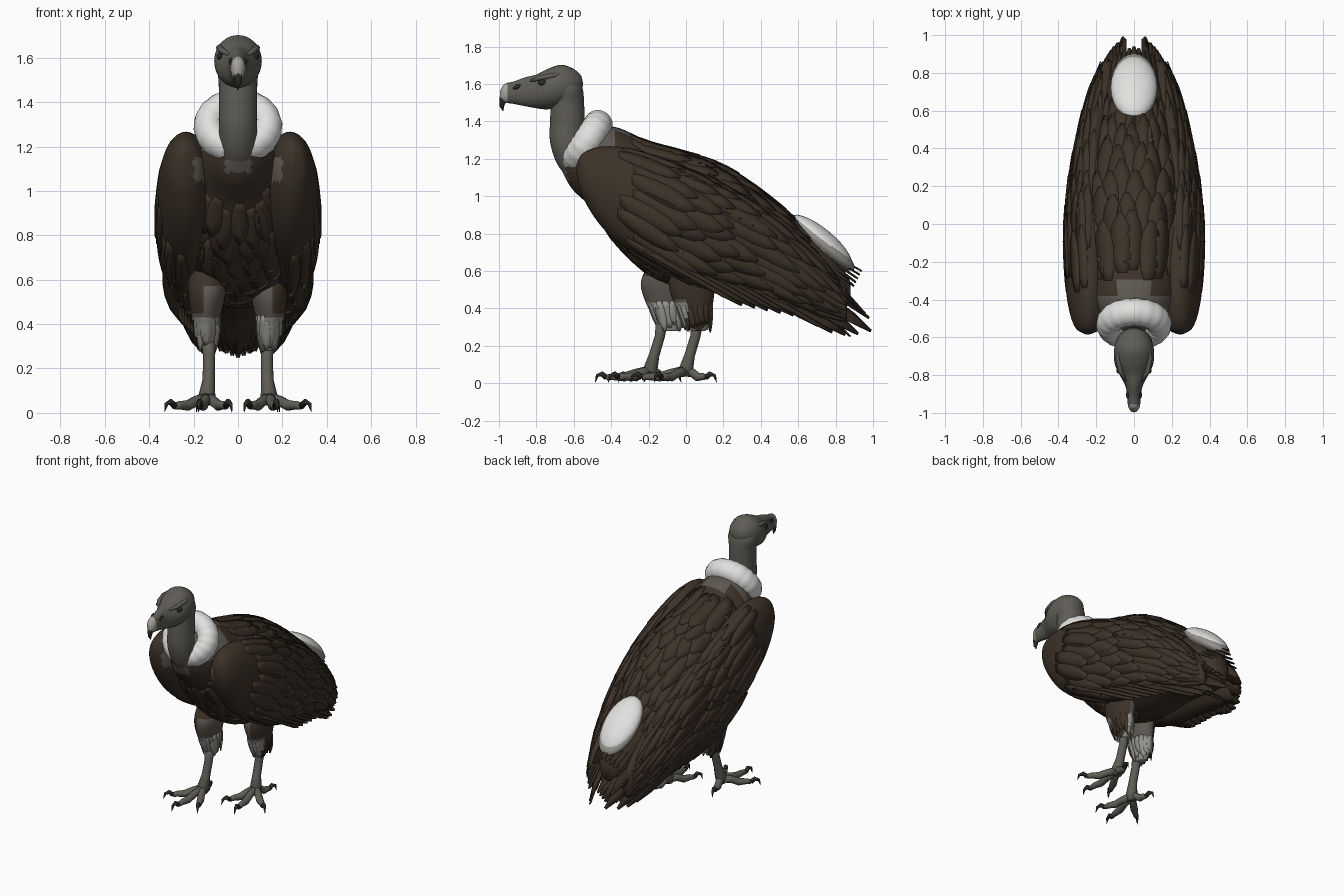
import bpy, bmesh, math, random
from mathutils import Vector, Matrix

random.seed(4)
if "Cube" in bpy.data.objects:
    bpy.data.objects.remove(bpy.data.objects["Cube"])
COLOURS = {"brown": (.046, .032, .021), "dark_brown": (.038, .027, .018), "skin_grey": (.115, .108, .092),
           "white_down": (.75, .75, .74), "taupe": (.11, .096, .08), "pale_grey": (.3, .29, .265),
           "horn": (.38, .36, .33), "claw_black": (.025, .022, .02)}
MATS = {}
for key, rgb in COLOURS.items():
    m = MATS[key] = bpy.data.materials.new(key)
    m.use_nodes = True
    m.diffuse_color = (*rgb, 1)
    m.node_tree.nodes["Principled BSDF"].inputs["Base Color"].default_value = (*rgb, 1)
    m.node_tree.nodes["Principled BSDF"].inputs["Roughness"].default_value = .8
Z, BACK = Vector((0, 0, 1)), Vector((0, 1, 0))
LEAF = (.55, .9, 1, 1, .8, .2)
bm = bmesh.new()  # shared work mesh, emptied after each part

def finish(name, mats, rule=None, mirror=False, thick=0):
    """Turn the work mesh into an object; rule(centre) picks the material index."""
    bmesh.ops.recalc_face_normals(bm, faces=bm.faces)
    for f in bm.faces:
        f.smooth = True
        f.material_index = int(rule(f.calc_center_median())) if rule else 0
    me = bpy.data.meshes.new(name)
    bm.to_mesh(me)
    bm.clear()
    for k in mats.split():
        me.materials.append(MATS[k])
    ob = bpy.data.objects.new(name, me)
    bpy.context.collection.objects.link(ob)
    if thick:
        ob.modifiers.new("thickness", "SOLIDIFY").thickness = thick
    if mirror:
        ob.modifiers.new("mirror", "MIRROR")

def surf(table, u, a, up=Z, lift=0):
    """Point on a smooth loft through rows of (x, y, z, rx, r_up), at row u and angle a."""
    n = len(table) - 1
    u = min(max(u, 0), n)
    i = min(int(u), n - 1)
    t = u - i
    p = [table[min(max(i + k, 0), n)] for k in (-1, 0, 1, 2)]
    x, y, z, rx, ru = [b + .5 * t * (c - a + t * (2 * a - 5 * b + 4 * c - d + t * (3 * (b - c) + d - a)))
                       for a, b, c, d in zip(*p)]
    return Vector((x + (rx + lift) * math.cos(a), y, z)) + up * (ru + lift) * math.sin(a)

def bridge(points, closed=False):
    rings = [[bm.verts.new(p) for p in ring] for ring in points]
    n = len(rings[0])
    for r, s in zip(rings, rings[1:] + rings[:1] if closed else rings[1:]):
        for j in range(n):
            bm.faces.new((r[j], r[(j + 1) % n], s[(j + 1) % n], s[j]))
    if not closed:
        bm.faces.new(rings[0])
        bm.faces.new(rings[-1])

def loft(table, up=Z, sides=36, steps=6):
    bridge([[surf(table, k / steps, math.tau * j / sides, up) for j in range(sides)]
            for k in range((len(table) - 1) * steps + 1)])

def leaf(point):
    """Leaf-shaped strip; point(t, s, w) places each vertex."""
    rows = [[bm.verts.new(point(k / 5, s, w)) for s in (-1, 0, 1)] for k, w in enumerate(LEAF)]
    for r, q in zip(rows, rows[1:]):
        for j in (0, 1):
            bm.faces.new((r[j], r[j + 1], q[j + 1], q[j]))

def surface_feather(table, u, a, du, da, half, rise):
    leaf(lambda t, s, w: surf(table, u + du * t, a + da * t + s * half * w, Z, .001 + rise * t + (0 if s else .001)))

def blade(base, tip, half, normal, bulge=.03):
    """Free feather from base to tip."""
    base, tip, normal = Vector(base), Vector(tip), Vector(normal).normalized()
    side = (tip - base).cross(normal).normalized()
    leaf(lambda t, s, w: base.lerp(tip, t) + side * half * w * s
         + normal * (bulge * math.sin(math.pi * t) + (0 if s else .004)))

def tube(pts, radii, sides=12):
    pts, rings, a = [Vector(p) for p in pts], [], Vector((1, .02, .01))
    for i, (p, r) in enumerate(zip(pts, radii)):
        d = (pts[min(i + 1, len(pts) - 1)] - pts[max(i - 1, 0)]).normalized()
        a = (a - d * a.dot(d)).normalized()
        rings.append([p + r * (a * math.cos(q) + d.cross(a) * math.sin(q))
                      for q in (math.tau * j / sides for j in range(sides))])
    bridge(rings)

def ball(centre, size, tilt=0):
    mat = Matrix.Translation(centre) @ Matrix.Rotation(tilt, 4, "X") @ Matrix.Diagonal((*size, 1))
    bmesh.ops.create_uvsphere(bm, u_segments=24, v_segments=14, radius=1, matrix=mat)

# Body, with a darker collar behind the ruff
BODY = [(0, -.67, 1.17, .02, .02), (0, -.61, 1.15, .1, .11), (0, -.5, 1.14, .18, .21), (0, -.38, 1.06, .25, .31),
        (0, -.2, .94, .29, .355), (0, 0, .87, .31, .365), (0, .2, .82, .3, .345), (0, .4, .75, .26, .285),
        (0, .6, .65, .2, .22), (0, .78, .55, .13, .16), (0, .88, .48, .05, .06)]
loft(BODY)
finish("body", "brown taupe", lambda c: (c.z > 1.18 and c.y < (-.3 if abs(c.x) < .07 else -.375))
       or (c.y < -.55 and c.z > 1.08 and abs(c.x) < .06))

# Overlapping feathers on the back and breast
for row in range(6):
    for j in range(-4, 5):
        a = math.pi / 2 + (j + .5 * (row % 2)) * .25 + random.uniform(-.06, .06)
        surface_feather(BODY, 3.65 + row * .65 + random.uniform(-.2, .2), a, 1.6, 0, .18, .009)
        a = -math.pi / 2 + (j + .5 * (row % 2)) * .26 + random.uniform(-.06, .06)
        surface_feather(BODY, 2 + row * .5 + random.uniform(-.15, .15), a, 1, 0, .18, .004)
finish("body_feathers", "brown", thick=.003)

# Folded wings, smooth at the shoulder
WING = [(.245, -.585, 1.14, .01, .03), (.24, -.55, 1.11, .07, .12), (.235, -.45, 1.05, .11, .215),
        (.235, -.3, .98, .13, .275), (.235, -.1, .89, .135, .3), (.225, .1, .81, .135, .3),
        (.21, .3, .74, .125, .27), (.19, .5, .65, .105, .23), (.16, .7, .53, .08, .17), (.14, .86, .42, .03, .09)]
loft(WING)
finish("wings", "brown taupe", lambda c: c.x < .2 and c.y < -.38 and 1.04 < c.z < 1.15, mirror=True)
for row in range(7):
    for j in range(10):
        a = -1.35 + (j + .5 * (row % 2)) * .3 + random.uniform(-.08, .08)
        surface_feather(WING, 2.9 + row * .72 + random.uniform(-.35, .3), a, 1.7, -.1, .2, .008)
finish("wing_coverts", "brown", mirror=True, thick=.003)

# Flight feathers along the lower and rear wing edge
for i in range(11):
    t = i / 10
    tip = Vector((.06 + .2 * t ** .6, .99 - .69 * t, .28 + .14 * t - .05 * math.sin(math.pi * min(1, t * 2))))
    blade(tip + Vector((.09 - .04 * t, -.52, .3)), tip, .045, (.7, .3, .55))
    tip = Vector((.05 + .145 * t ** .6, .98 - .2 * t, .35 + .23 * t))
    blade(tip + Vector((.08 - .04 * t, -.5, .3)), tip, .045, (.45, .4, .75))
finish("flight_feathers", "dark_brown", mirror=True, thick=.006)

# Tail fan
for i in range(-4, 5):
    blade((i * .012, .45, .78), (i * .025, .94 - .01 * abs(i), .6 - .02 * abs(i)), .04, (i * .06, .45, .85))
    blade((i * .012, .4, .56), (i * .026, .88 - .01 * abs(i), .25 + .01 * abs(i)), .04, (i * .06, .45, .85))
finish("tail_feathers", "dark_brown", thick=.006)

# Pale rump patch with a darker rim
ball((0, .725, .75), (.125, .225, .055), -.69)
finish("rump_rim", "pale_grey")
ball((0, .72, .757), (.122, .21, .07), -.69)
finish("rump_down", "white_down")

# Downy ruff: a tilted ring around the neck base
axis, facing, rings = Vector((0, .54, .84)), Vector((0, -.84, .54)), []
for k in range(72):
    q = math.tau * k / 72
    out = Vector((math.cos(q), 0, 0)) + axis * math.sin(q)
    mid = Vector((.13 * math.cos(q), -.53, 1.29)) + axis * .118 * math.sin(q)
    r = .069 + .0015 * math.sin(18 * q)
    rings.append([mid + r * (out * math.cos(p) + facing * 1.1 * math.sin(p))
                  for p in (math.tau * j / 16 for j in range(16))])
bridge(rings, closed=True)
finish("neck_ruff", "white_down")

# Neck, head, beak and eyes
loft([(0, -.5, 1.02, .05, .05), (0, -.59, 1.15, .075, .085), (0, -.635, 1.28, .086, .09),
      (0, -.635, 1.4, .086, .092), (0, -.633, 1.5, .088, .088), (0, -.637, 1.58, .098, .083),
      (0, -.65, 1.65, .06, .06)], BACK)
finish("neck", "skin_grey")
loft([(0, -.552, 1.6, .01, .01), (0, -.565, 1.605, .05, .045), (0, -.61, 1.595, .088, .09),
      (0, -.67, 1.59, .106, .112), (0, -.74, 1.572, .102, .108), (0, -.8, 1.56, .075, .09),
      (0, -.86, 1.558, .045, .077), (0, -.92, 1.553, .036, .06), (0, -.97, 1.55, .03, .05),
      (0, -.995, 1.535, .012, .025)])
finish("head", "skin_grey horn", lambda c: c.y < -.955)
tube([(0, -.965, 1.55), (0, -.978, 1.52), (0, -.985, 1.48), (0, -.978, 1.455)], [.022, .02, .012, .002])
finish("beak_hook", "claw_black")
ball((.082, -.768, 1.607), (.012, .024, .016))
ball((.034, -.905, 1.585), (.008, .022, .012), .5)
finish("eyes_and_nostrils", "claw_black", mirror=True)
tube([(.042, -.83, 1.615), (.072, -.78, 1.632), (.085, -.71, 1.645), (.07, -.65, 1.66)], [.006, .014, .014, .006])
finish("brow_ridges", "skin_grey", mirror=True)

# Legs: the left stands behind the right
def build_leg(label, side, y, ty):
    def shade(c):
        inner = (c.x - side * .15) * side < .01 or (c.y < ty - .03 and c.z < .44)
        return 0 if not inner or c.z > .57 else 2 if c.z < .43 else 1
    loft([(side * .14, ty + .05, .68, .08, .1), (side * .14, ty, .55, .085, .125), (side * .145, ty + .005, .43, .065, .105),
          (side * .14, ty + .025, .34, .045, .07), (side * .135, ty + .03, .28, .026, .04)], BACK)
    finish(label + "_thigh", "brown taupe pale_grey", shade)
    for j in range(16):
        d = Vector((math.cos(math.tau * j / 16), math.sin(math.tau * j / 16), 0))
        top = Vector((side * .143 + d.x * .06, ty + .005 + d.y * .1, .44))
        blade(top, top + Vector((-d.x * .02, .025 - d.y * .03, -.12 - .05 * random.random())), .026, d, .003)
    finish(label + "_thigh_feathers", "brown taupe pale_grey", shade, thick=.003)
    # Shank, toes and claws
    ankle = Vector((side * .14, y - .03, .075))
    toes = [Vector((side * dx, dy, 0)) for dx, dy in ((.145, -.13), (.03, -.235), (-.085, -.17), (.03, .105))]
    tube([(side * .135, y + .035, .36), (side * .13, y + .02, .25), (side * .132, y - .01, .15), ankle,
          ankle - Z * .04], [.034, .027, .028, .038, .03])
    for d in toes:
        tube([ankle + d * k - Z * drop for k, drop in ((0, .01), (.35, .022), (.6, .042), (.85, .04), (1, .045))],
             [.03, .023, .024, .019, .015])
    finish(label + "_foot", "skin_grey")
    for d in toes:
        n, end = d.normalized(), ankle + d
        tube([end + n * k - Z * drop for k, drop in ((0, .045), (.025, .025), (.05, .035), (.062, .072))],
             [.015, .014, .009, .001])
    finish(label + "_claws", "claw_black")

build_leg("left", 1, .03, .035)
build_leg("right", -1, -.16, -.115)
bm.free()
